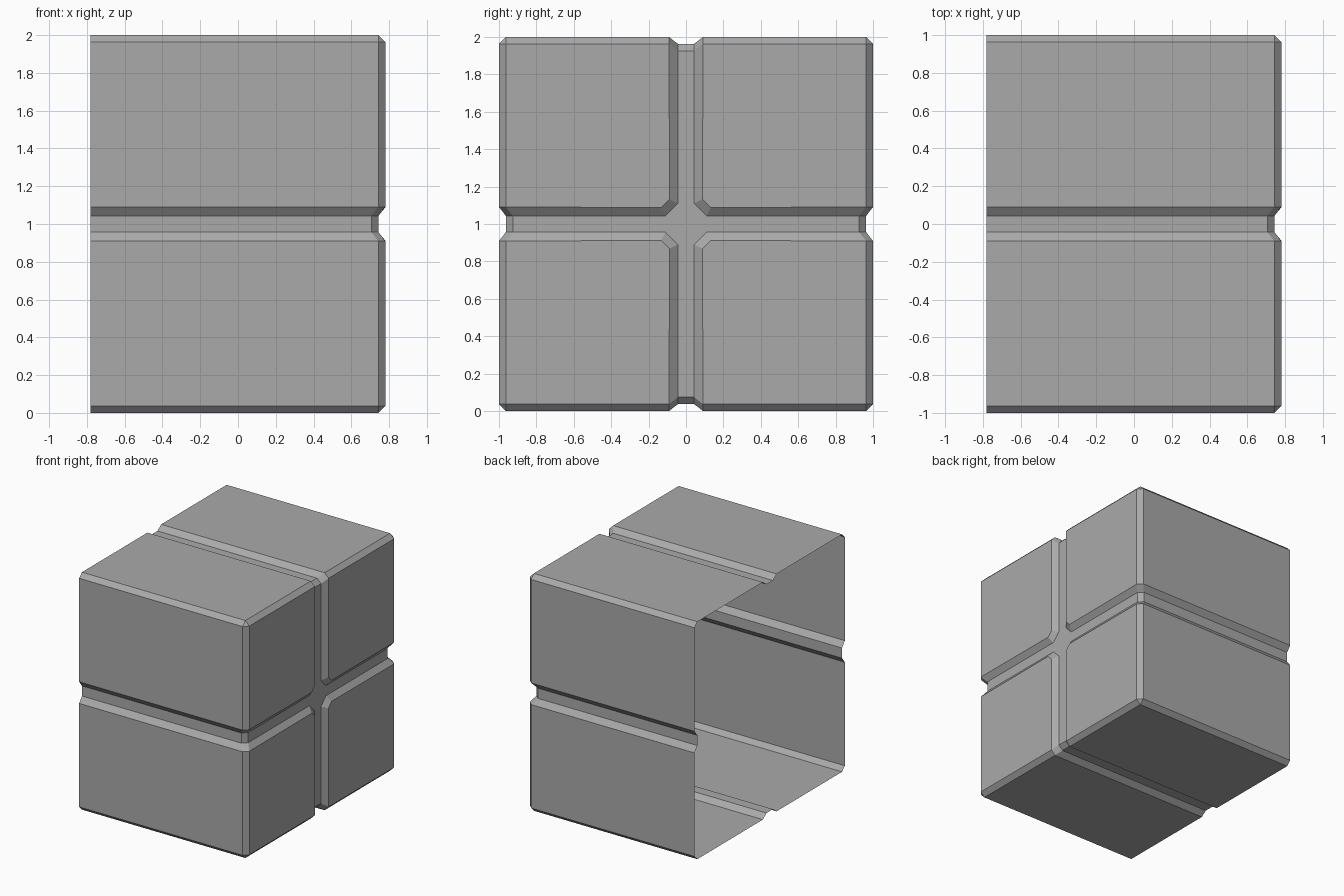
import bpy
import bmesh

cube = bpy.data.objects.get("Cube")
if cube:
    bpy.data.objects.remove(cube, do_unlink=True)

# Main sizes
END = 0.78        # half length along x
C = 0.037         # chamfer size and groove depth
FLOOR = 0.043     # half width of groove floor
LIP = 0.091       # half width of groove at its lip
IN = 1 - C        # outer edge of the flat panels
DEEP = 1 - 2 * C  # edge of the recessed end face

grey = bpy.data.materials.new("grey")
grey.use_nodes = True
grey.diffuse_color = (0.4, 0.4, 0.4, 1)
grey.node_tree.nodes["Principled BSDF"].inputs["Base Color"].default_value = (0.4, 0.4, 0.4, 1)

bm = bmesh.new()


def face(points):
    bm.faces.new([bm.verts.new(p) for p in points])


def both(points):
    """Add a face and its twin across the y = z diagonal."""
    face(points)
    face([(x, z, y) for x, y, z in reversed(points)])


# Cross-section running from the groove centre to the outer corner: y, z, inset
section = [(0, IN, C), (FLOOR, IN, C), (LIP, 1, 0), (IN, 1, 0)]
sides = []
for y, z, inset in section:
    sides.append(((-END, y, z), (END - C - inset, y, z), (END - inset, y, z - C)))

# Long side panels, groove walls and the chamfer around the closed end
for a, b in zip(sides, sides[1:]):
    both([a[0], b[0], b[1], a[1]])
    both([a[1], b[1], b[2], a[2]])

# Long corner chamfer and its triangular tip
start, edge, tip = sides[-1]
twin = [(p[0], p[2], p[1]) for p in (start, edge)]
face([start, twin[0], twin[1], edge])
face([edge, twin[1], tip])

# Recessed cross on the closed end
low, high = END - C, END
low_a, low_b = (low, FLOOR, 0.11), (low, 0.11, FLOOR)
high_a, high_b = (high, LIP - 0.003, 0.132), (high, 0.132, LIP - 0.003)
centre = (low, 0, 0)
both([(low, 0, DEEP), (low, FLOOR, DEEP), low_a, (low, 0, 0.11)])
face([centre, (low, 0, 0.11), low_a, low_b, (low, 0.11, 0)])

# Sloped groove walls, clipped inner corner and raised end panel
both([(low, FLOOR, DEEP), (high, LIP, IN), high_a, low_a])
face([low_a, high_a, high_b, low_b])
face([(high, LIP, IN), tip, (high, IN, LIP), high_b, high_a])

bmesh.ops.remove_doubles(bm, verts=bm.verts, dist=0.0001)
bmesh.ops.recalc_face_normals(bm, faces=bm.faces)
# Make the open shell face outwards
bm.faces.ensure_lookup_table()
if sum(f.normal.dot(f.calc_center_median()) * f.calc_area() for f in bm.faces) < 0:
    bmesh.ops.reverse_faces(bm, faces=bm.faces)

mesh = bpy.data.meshes.new("grooved_shell")
bm.to_mesh(mesh)
bm.free()
mesh.materials.append(grey)
shell = bpy.data.objects.new("grooved_shell", mesh)
bpy.context.collection.objects.link(shell)
shell.location.z = 1

# Repeat the quarter across both grooves
mirror = shell.modifiers.new("quarters", "MIRROR")
mirror.use_axis = (False, True, True)
mirror.use_clip = True
mirror.merge_threshold = 0.0005
